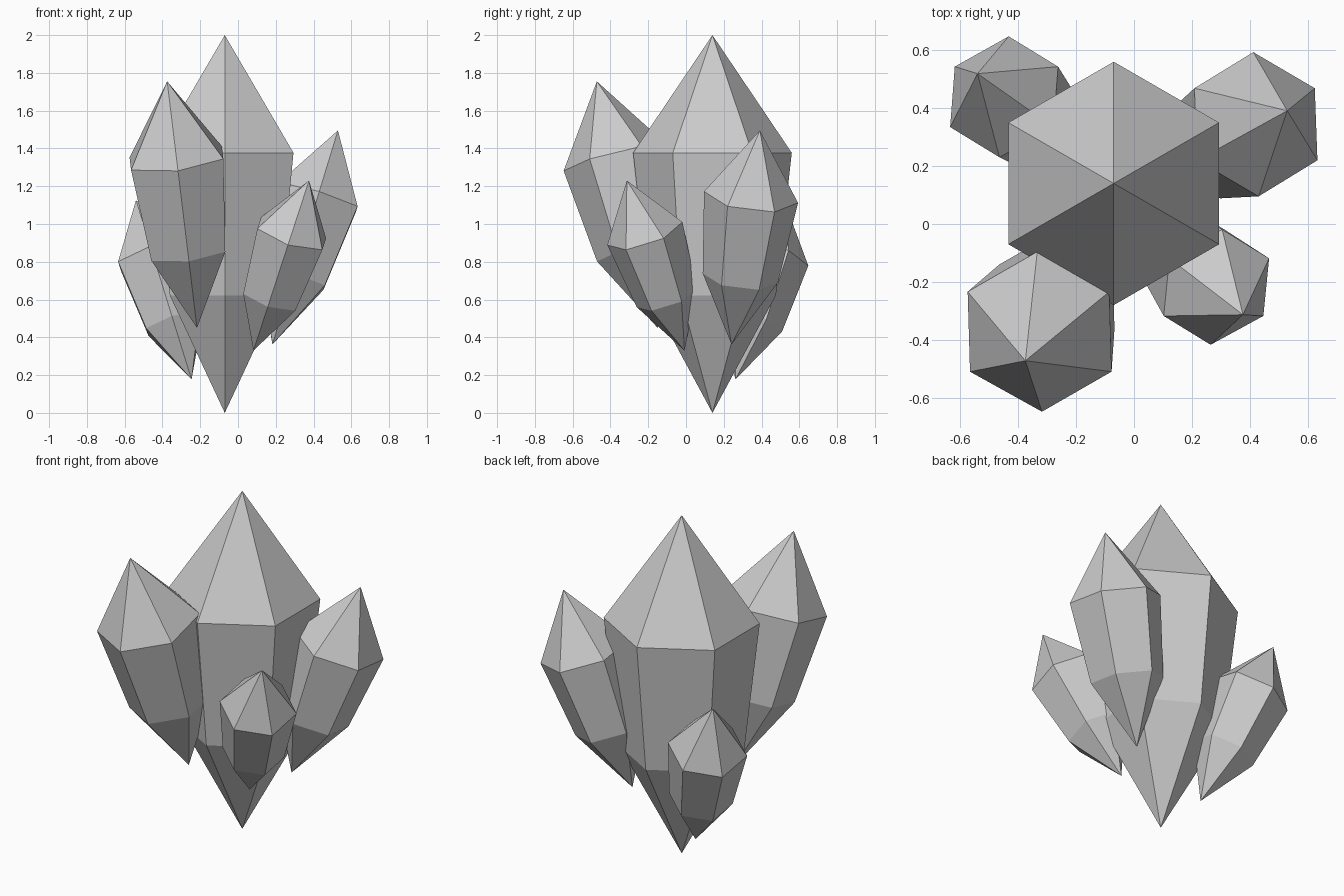
import bpy
import bmesh
import math
from mathutils import Euler, Vector

cube = bpy.data.objects.get("Cube")
if cube:
    bpy.data.objects.remove(cube, do_unlink=True)

# One grey stone colour
stone = bpy.data.materials.new("grey_crystal")
stone.use_nodes = True
grey = (0.6, 0.6, 0.6, 1.0)
stone.diffuse_color = grey
stone.node_tree.nodes["Principled BSDF"].inputs["Base Color"].default_value = grey

SIDES = 6
# Ring height and radius as fractions of crystal length
LOWER_RING = (0.311, 0.168)
UPPER_RING = (0.6885, 0.21)


def crystal(name, base, tip):
    """Six-sided shard, pointed at both ends, running from base to tip."""
    base, tip = Vector(base), Vector(tip)
    axis = tip - base
    length = axis.length
    bm = bmesh.new()
    bottom = bm.verts.new((0, 0, 0))
    top = bm.verts.new((0, 0, length))
    rings = []
    for height, radius in (LOWER_RING, UPPER_RING):
        ring = []
        for i in range(SIDES):
            a = math.pi / 2 + math.tau * i / SIDES
            ring.append(bm.verts.new((radius * length * math.cos(a),
                                      radius * length * math.sin(a),
                                      height * length)))
        rings.append(ring)
    low, high = rings
    for i in range(SIDES):
        j = (i + 1) % SIDES
        bm.faces.new((bottom, low[j], low[i]))
        bm.faces.new((low[i], low[j], high[j], high[i]))
        bm.faces.new((high[i], high[j], top))
    bmesh.ops.recalc_face_normals(bm, faces=bm.faces[:])
    mesh = bpy.data.meshes.new(name)
    bm.to_mesh(mesh)
    bm.free()
    mesh.materials.append(stone)

    # Lean the shard along its axis without twisting it
    obj = bpy.data.objects.new(name, mesh)
    obj.location = base
    obj.rotation_euler = Euler((math.asin(-axis.y / length),
                                math.atan2(axis.x, axis.z), 0))
    bpy.context.collection.objects.link(obj)
    return obj


# Upright centre shard and four leaning shards around it
crystal("main_crystal", (-0.07, 0.14, 0), (-0.07, 0.14, 2.0))
crystal("front_right_crystal", (-0.217, -0.15, 0.45), (-0.375, -0.472, 1.755))
crystal("back_left_crystal", (0.182, 0.241, 0.362), (0.529, 0.391, 1.495))
crystal("back_right_crystal", (-0.246, 0.262, 0.177), (-0.54, 0.519, 1.126))
crystal("front_left_crystal", (0.082, -0.008, 0.33), (0.376, -0.313, 1.23))
